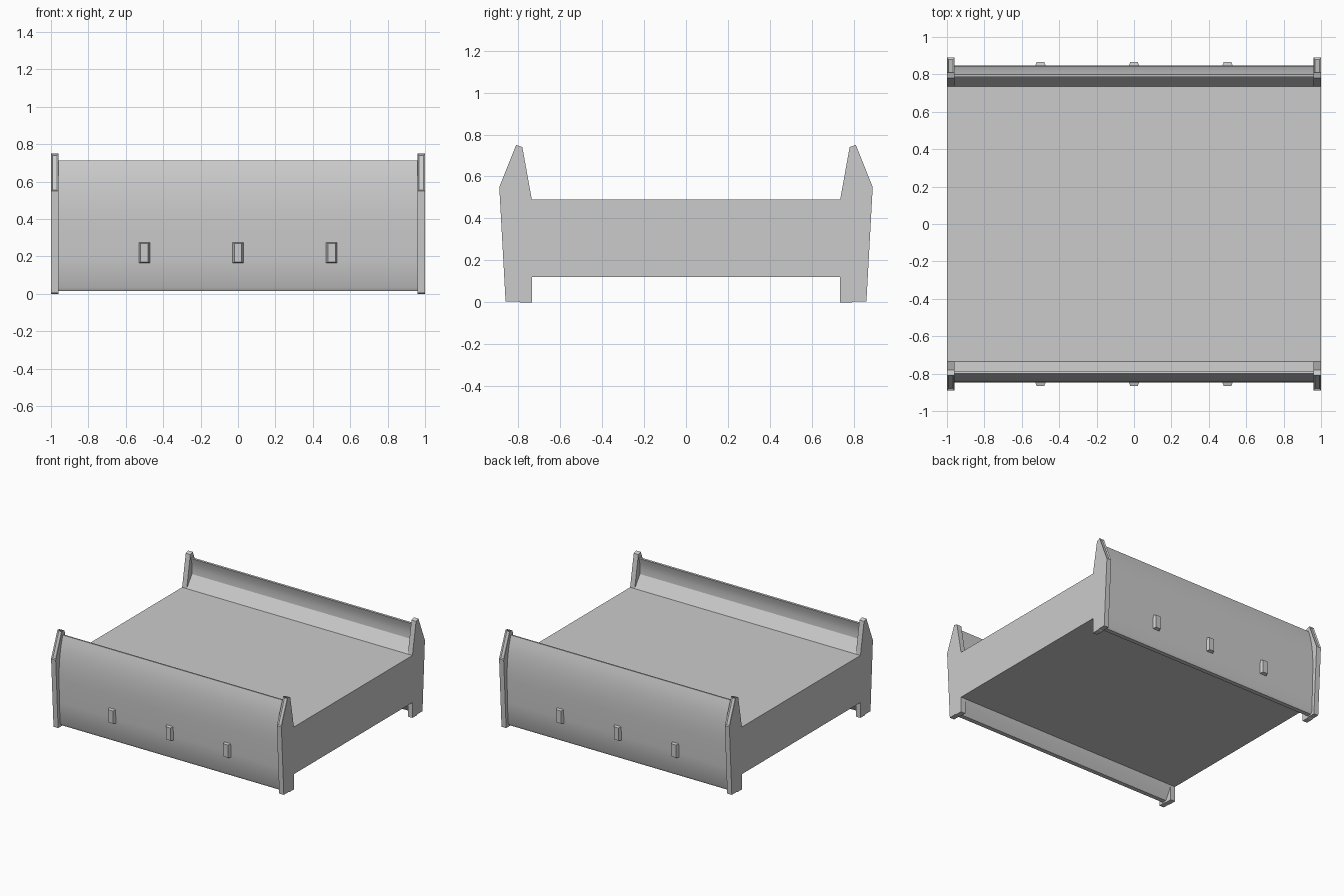
import bpy, bmesh, math
from mathutils import Vector

if "Cube" in bpy.data.objects:
    bpy.data.objects.remove(bpy.data.objects["Cube"])


def extrude_profile(name, pts, x0, x1):
    """Closed (y, z) outline extruded along x."""
    bm = bmesh.new()
    face = bm.faces.new([bm.verts.new((x0, y, z)) for y, z in pts])
    out = bmesh.ops.extrude_face_region(bm, geom=[face])
    bmesh.ops.translate(bm, vec=(x1 - x0, 0, 0),
                        verts=[g for g in out["geom"] if isinstance(g, bmesh.types.BMVert)])
    bmesh.ops.recalc_face_normals(bm, faces=bm.faces)
    return finish(name, bm)


def finish(name, bm):
    me = bpy.data.meshes.new(name)
    bm.to_mesh(me)
    bm.free()
    ob = bpy.data.objects.new(name, me)
    bpy.context.collection.objects.link(ob)
    return ob


def smooth(ob):
    bpy.ops.object.select_all(action='DESELECT')
    ob.select_set(True)
    bpy.context.view_layer.objects.active = ob
    bpy.ops.object.shade_smooth_by_angle(angle=math.radians(30))


def both_sides(half):
    return half + [(-y, z) for y, z in reversed(half)]


# deck with curved side walls (half section, deck edge round to underside)
wall = [(0.735, 0.49), (0.80, 0.58), (0.803, 0.62), (0.797, 0.67), (0.785, 0.71),
        (0.80, 0.712), (0.818, 0.66), (0.832, 0.60), (0.842, 0.53), (0.847, 0.46),
        (0.848, 0.38), (0.843, 0.20), (0.836, 0.035), (0.825, 0.016),
        (0.79, 0.016), (0.77, 0.05), (0.75, 0.085), (0.735, 0.12)]
smooth(extrude_profile("deck_and_walls", both_sides(wall), -0.96, 0.96))

# flat end frames with an inset slot on each sloping shoulder
frame = [(0.735, 0.49), (0.78, 0.74), (0.81, 0.75), (0.89, 0.55), (0.86, 0.005),
         (0.80, 0.005), (0.79, 0.0), (0.735, 0.0), (0.735, 0.12)]
for side, x in (("left", -1.0), ("right", 0.96)):
    ob = extrude_profile(side + "_end_frame", both_sides(frame), x, x + 0.04)
    bm = bmesh.new()
    bm.from_mesh(ob.data)
    for f in [f for f in bm.faces if f.normal.z > 0.2 and abs(f.calc_center_median().y) > 0.83]:
        bmesh.ops.inset_region(bm, faces=[f], thickness=0.012)
        bmesh.ops.translate(bm, verts=f.verts, vec=-0.008 * f.normal)
    bm.to_mesh(ob.data)
    bm.free()

# small bevelled blocks on the outer wall faces
for sy, side in ((-1, "front"), (1, "back")):
    for i, x in enumerate((-0.5, 0.0, 0.5)):
        bm = bmesh.new()
        bmesh.ops.create_cube(bm, size=1)
        for v in bm.verts:
            outer = v.co.y * sy > 0
            v.co = Vector((x + v.co.x * (0.04 if outer else 0.065),
                           sy * (0.866 if outer else 0.835),
                           0.22 + v.co.z * (0.10 if outer else 0.115)))
        finish(f"{side}_wall_block_{i + 1}", bm)
